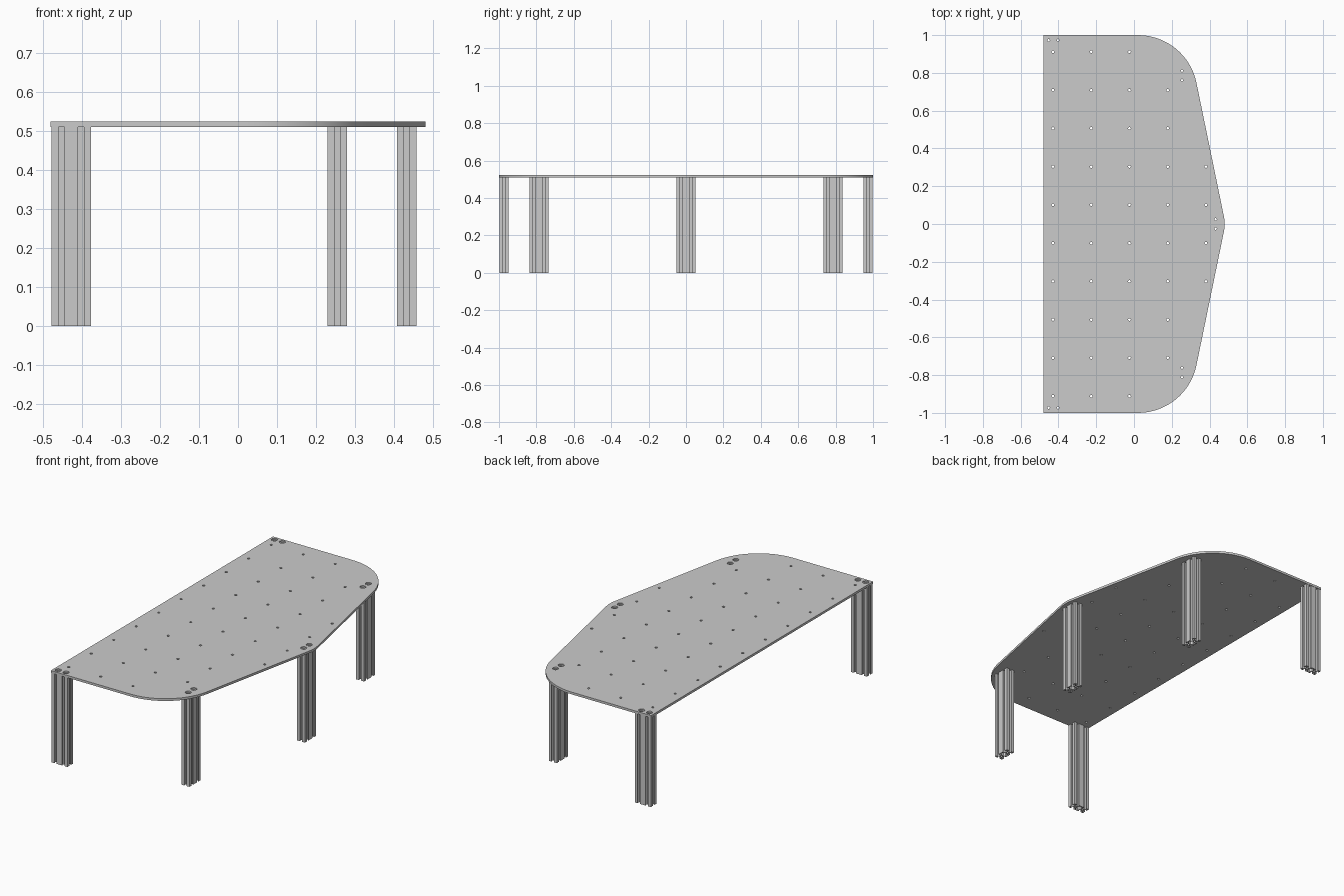
import bpy, bmesh
from math import sin, cos, pi, atan, radians

if "Cube" in bpy.data.objects:
    bpy.data.objects.remove(bpy.data.objects["Cube"])

TOP_Z, THICK = 0.523, 0.013
LEG_H = TOP_Z - THICK


def circle(cx, cy, r, n=16):
    return [(cx + r * cos(2 * pi * i / n), cy + r * sin(2 * pi * i / n)) for i in range(n)]


def arc(cx, cy, r, a0, a1, n):
    return [(cx + r * cos(a0 + (a1 - a0) * i / n), cy + r * sin(a0 + (a1 - a0) * i / n))
            for i in range(n + 1)]


def extrude_loops(name, loops, z0, z1):
    """Filled 2D outline with holes, extruded from z0 to z1 as a welded mesh."""
    cu = bpy.data.curves.new(name, 'CURVE')
    cu.dimensions, cu.fill_mode, cu.extrude = '2D', 'BOTH', (z1 - z0) / 2
    for pts in loops:
        sp = cu.splines.new('POLY')
        sp.points.add(len(pts) - 1)
        for p, (x, y) in zip(sp.points, pts):
            p.co = (x, y, 0, 1)
        sp.use_cyclic_u = True
    tmp = bpy.data.objects.new(name + "_curve", cu)
    bpy.context.collection.objects.link(tmp)
    dg = bpy.context.evaluated_depsgraph_get()
    me = bpy.data.meshes.new_from_object(tmp.evaluated_get(dg))
    bpy.data.objects.remove(tmp)
    bm = bmesh.new()
    bm.from_mesh(me)
    bmesh.ops.remove_doubles(bm, verts=bm.verts, dist=1e-5)
    bmesh.ops.translate(bm, verts=bm.verts, vec=(0, 0, (z0 + z1) / 2))
    bmesh.ops.recalc_face_normals(bm, faces=bm.faces)
    bm.to_mesh(me)
    bm.free()
    me.name = name
    return me


def add_object(name, me, loc=(0, 0, 0), turn=0):
    ob = bpy.data.objects.new(name, me)
    ob.location, ob.rotation_euler = loc, (0, 0, turn)
    bpy.context.collection.objects.link(ob)
    return ob


def smooth(ob):
    bpy.ops.object.select_all(action='DESELECT')
    ob.select_set(True)
    bpy.context.view_layer.objects.active = ob
    bpy.ops.object.shade_smooth_by_angle(angle=radians(30))


# Legs: name, centre, rotation (long side along x or y)
legs = [("back_left_leg", -0.427, 0.973, 0), ("front_left_leg", -0.427, -0.973, 0),
        ("back_right_leg", 0.254, 0.786, pi / 2), ("front_right_leg", 0.254, -0.786, pi / 2),
        ("tip_leg", 0.432, 0, pi / 2)]
bolts = [(x + s * 0.025 * cos(t), y + s * 0.025 * sin(t)) for _, x, y, t in legs for s in (-1, 1)]

# Double T-slot extrusion profile, in 1/20 of the leg width
half_slot = [(3, 10), (3, 8.2), (5.5, 8.2), (5.5, 6.5), (2.9, 3.9)]
slot = half_slot + [(-x, y) for x, y in reversed(half_slot)]
U = 0.05 / 20


def placed_slot(cx, a):
    return [(cx + x * cos(a) - y * sin(a), x * sin(a) + y * cos(a)) for x, y in slot]


outline = ([(20, 10)] + placed_slot(10, 0) + placed_slot(-10, 0) + [(-20, 10)]
           + placed_slot(-10, pi / 2) + [(-20, -10)]
           + placed_slot(-10, pi) + placed_slot(10, pi) + [(20, -10)]
           + placed_slot(10, -pi / 2))
cavity = [(2.7, 8.2), (-2.7, 8.2), (-2.7, 6), (-6, 2.7), (-6, -2.7), (-2.7, -6),
          (-2.7, -8.2), (2.7, -8.2), (2.7, -6), (6, -2.7), (6, 2.7), (2.7, 6)]
profile = [outline, cavity, circle(-10, 0, 2.5), circle(10, 0, 2.5)]
profile = [[(x * U, y * U) for x, y in loop] for loop in profile]
leg_mesh = extrude_loops("leg_extrusion", profile, 0, LEG_H)
for name, x, y, t in legs:
    leg = add_object(name, leg_mesh, (x, y, 0), t)
smooth(leg)

# Table top outline: square left corners, rounded right corners, blunt tip
R, R_TIP, slope = 0.316, 0.2, atan(0.202)
edge = [(-0.48, -1)] + arc(0.021, -1 + R, R, -pi / 2, -slope, 16)
tip = arc(0.48 - R_TIP, 0, R_TIP, -slope, slope, 6)
top_outline = edge + tip + [(x, -y) for x, y in reversed(edge)]

# Grid of small fixing holes, fewer rows towards the tip
P = 0.2025
holes = [circle(-0.429 + P * c, s * P * (r + 0.5), 0.007, 12)
         for c, rows in enumerate((5, 5, 5, 4, 2)) for r in range(rows) for s in (-1, 1)]
holes += [circle(x, y, 0.009) for x, y in bolts]
top = add_object("table_top", extrude_loops("table_top", [top_outline] + holes, LEG_H, TOP_Z))

# Counterbores above the legs
bm = bmesh.new()
for x, y in bolts:
    v = bmesh.ops.create_cone(bm, cap_ends=True, segments=24, radius1=0.016,
                              radius2=0.016, depth=0.02)['verts']
    bmesh.ops.translate(bm, verts=v, vec=(x, y, TOP_Z + 0.003))
cut_mesh = bpy.data.meshes.new("counterbore_cutter")
bm.to_mesh(cut_mesh)
bm.free()
cutter = add_object("counterbore_cutter", cut_mesh)
cutter.hide_render = True
mod = top.modifiers.new("counterbores", 'BOOLEAN')
mod.operation, mod.solver, mod.object = 'DIFFERENCE', 'EXACT', cutter
bpy.context.view_layer.objects.active = top
bpy.ops.object.modifier_apply(modifier=mod.name)
bpy.data.objects.remove(cutter)
smooth(top)
